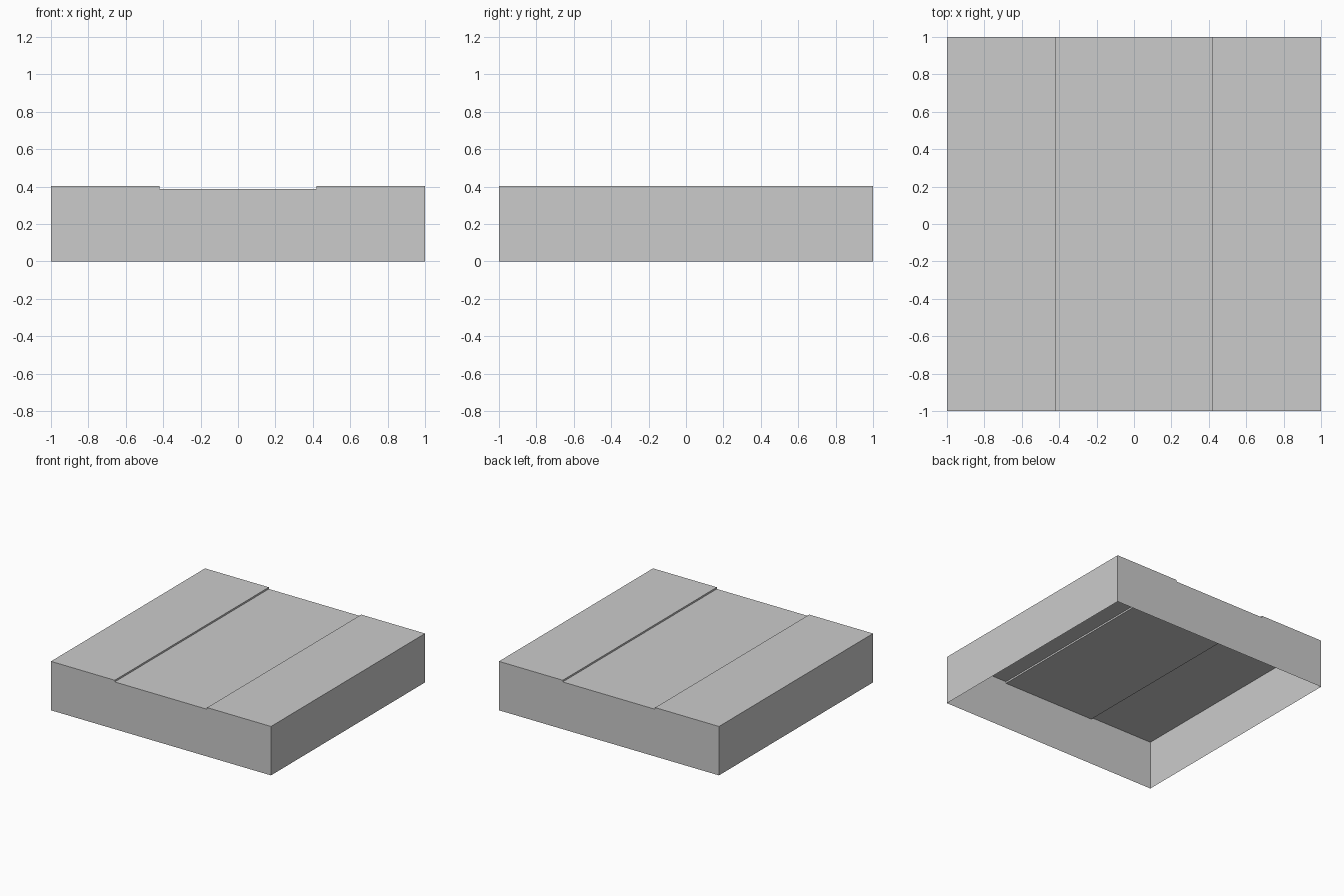
import bpy
import bmesh

if "Cube" in bpy.data.objects:
    bpy.data.objects.remove(bpy.data.objects["Cube"])

HALF = 1.0        # half width and depth
TOP = 0.402       # height of the side bands
CHANNEL = 0.388   # height of the sunken middle strip
EDGE = 0.42       # half width of the sunken strip

# Front profile: outer walls, side bands and sunken strip, mirrored in x
right = [(EDGE, CHANNEL), (EDGE, TOP), (HALF, TOP), (HALF, 0)]
profile = [(-x, z) for x, z in reversed(right)] + right

bm = bmesh.new()
front = [bm.verts.new((x, -HALF, z)) for x, z in profile]
back = [bm.verts.new((x, HALF, z)) for x, z in profile]

# Side walls and stepped top; the underside stays open
for i in range(len(profile) - 1):
    bm.faces.new((front[i], front[i + 1], back[i + 1], back[i]))

# Front and back walls
bm.faces.new(front)
bm.faces.new(back)
bmesh.ops.recalc_face_normals(bm, faces=bm.faces)

mesh = bpy.data.meshes.new("channelled_floor_tile")
bm.to_mesh(mesh)
bm.free()
tile = bpy.data.objects.new("channelled_floor_tile", mesh)
bpy.context.collection.objects.link(tile)
